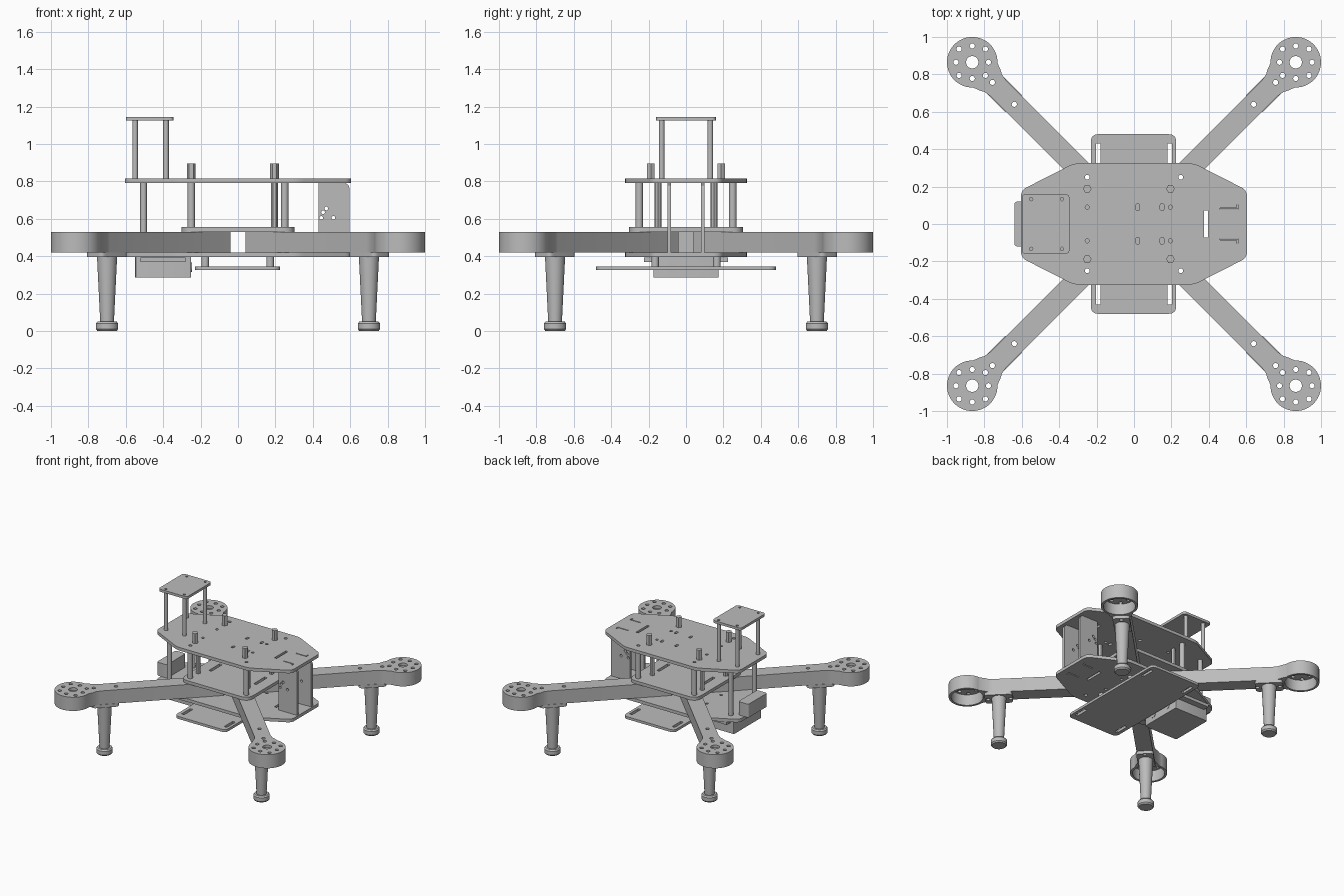
import bpy, bmesh
from math import sin, cos, pi, radians
from mathutils import Vector, Matrix

if "Cube" in bpy.data.objects:
    bpy.data.objects.remove(bpy.data.objects["Cube"], do_unlink=True)

GREY = (0.5, 0.5, 0.5, 1)
mat = bpy.data.materials.new("mid grey")
mat.use_nodes = True
mat.diffuse_color = GREY
mat.node_tree.nodes["Principled BSDF"].inputs["Base Color"].default_value = GREY
parts = []


def add(name, mesh):
    mesh.materials.clear()
    mesh.materials.append(mat)
    ob = bpy.data.objects.new(name, mesh)
    bpy.context.collection.objects.link(ob)
    parts.append(ob)
    return ob


# Outline helpers
def circle(x, y, r, n=16, a0=0, a1=2 * pi, closed=True):
    div = n if closed else n - 1
    return [(x + r * cos(a0 + (a1 - a0) * i / div),
             y + r * sin(a0 + (a1 - a0) * i / div)) for i in range(n)]


def rounded(pts, r, n=6):
    out = []
    for i, p in enumerate(pts):
        p = Vector(p)
        a = p + (Vector(pts[i - 1]) - p).normalized() * r
        b = p + (Vector(pts[(i + 1) % len(pts)]) - p).normalized() * r
        for k in range(n + 1):
            t = k / n
            out.append(tuple(a * (1 - t) ** 2 + p * 2 * t * (1 - t) + b * t * t))
    return out


def rect(x0, x1, y0, y1):
    return [(x0, y0), (x1, y0), (x1, y1), (x0, y1)]


def plate(name, outline, z0, z1, holes=(), matrix=None):
    """Flat part cut from an outline with holes, extruded from z0 to z1."""
    cu = bpy.data.curves.new(name, 'CURVE')
    cu.dimensions, cu.fill_mode = '2D', 'BOTH'
    cu.extrude = (z1 - z0) / 2
    for loop in [outline, *holes]:
        sp = cu.splines.new('POLY')
        sp.points.add(len(loop) - 1)
        for pt, (x, y) in zip(sp.points, loop):
            pt.co = (x, y, 0, 1)
        sp.use_cyclic_u = True
    tmp = bpy.data.objects.new("temp", cu)
    bpy.context.collection.objects.link(tmp)
    dg = bpy.context.evaluated_depsgraph_get()
    me = bpy.data.meshes.new_from_object(tmp.evaluated_get(dg))
    bpy.data.objects.remove(tmp)
    bpy.data.curves.remove(cu)
    bm = bmesh.new()
    bm.from_mesh(me)
    bmesh.ops.remove_doubles(bm, verts=bm.verts, dist=1e-5)
    bmesh.ops.recalc_face_normals(bm, faces=bm.faces)
    bmesh.ops.translate(bm, verts=bm.verts, vec=(0, 0, (z0 + z1) / 2))
    if matrix:
        bmesh.ops.transform(bm, matrix=matrix, verts=bm.verts)
    bm.to_mesh(me)
    bm.free()
    me.name = name
    return add(name, me)


def lathe(name, profile, matrix, n=28):
    bm = bmesh.new()
    vs = [bm.verts.new((r, 0, z)) for r, z in profile]
    es = [bm.edges.new(e) for e in zip(vs, vs[1:])]
    bmesh.ops.spin(bm, geom=vs + es, axis=(0, 0, 1), cent=(0, 0, 0),
                   angle=2 * pi, steps=n)
    bmesh.ops.remove_doubles(bm, verts=bm.verts, dist=1e-5)
    bmesh.ops.recalc_face_normals(bm, faces=bm.faces)
    bmesh.ops.transform(bm, matrix=matrix, verts=bm.verts)
    me = bpy.data.meshes.new(name)
    bm.to_mesh(me)
    bm.free()
    return add(name, me)


SIGNS = (-1, 1)

# Main deck plates
half = [(0.605, 0.18), (0.32, 0.325)]
deck = (half + [(-x, y) for x, y in half[::-1]]
        + [(-x, -y) for x, y in half] + [(x, -y) for x, y in half[::-1]])
deck = rounded(deck, 0.035)
deck_holes = [rect(0.375, 0.395, -0.073, 0.073)]
for s in SIGNS:
    for x in (-0.25, 0.25):
        deck_holes.append(circle(x, s * 0.25, 0.013))
    for x in (-0.25, 0.195):
        deck_holes.append(circle(x, s * 0.09, 0.011))
    for x in (0.02, 0.15):
        deck_holes.append(rounded(rect(x - 0.01, x + 0.01, s * 0.09 - 0.018,
                                       s * 0.09 + 0.018), 0.009, 4))
    deck_holes.append([(0.46, s * 0.077), (0.555, s * 0.077), (0.555, s * 0.105),
                       (0.547, s * 0.105), (0.547, s * 0.085), (0.46, s * 0.085)])
plate("top_deck", deck, 0.79, 0.815, deck_holes)
plate("bottom_deck", deck, 0.395, 0.42, deck_holes)
corner_holes = [circle(x, y, 0.013) for x in (-0.25, 0.25) for y in (-0.25, 0.25)]
plate("middle_deck", rounded(rect(-0.303, 0.303, -0.305, 0.305), 0.07), 0.53, 0.555,
      corner_holes + [rect(s * 0.2 - 0.012, s * 0.2 + 0.012, -0.07, 0.07) for s in SIGNS])

# Battery tray below
tray_slots = [rect(a * 0.19 - 0.012, a * 0.19 + 0.012, b * 0.375 - 0.055, b * 0.375 + 0.055)
              for a in SIGNS for b in SIGNS]
plate("battery_tray", rounded(rect(-0.23, 0.225, -0.48, 0.48), 0.04),
      0.325, 0.345, tray_slots)

# Raised antenna platform
plate("mast_plate", rounded(rect(-0.6, -0.345, -0.16, 0.16), 0.025), 1.125, 1.145,
      [circle(x, s * 0.133, 0.009) for x in (-0.55, -0.385) for s in SIGNS])

# Posts and spacers
for s in SIGNS:
    for x in (-0.55, -0.385):
        plate("mast_post", circle(x, s * 0.13, 0.015), 0.815, 1.125)
    for x in (-0.25, 0.25):
        plate("deck_spacer", circle(x, s * 0.25, 0.02), 0.555, 0.79,
              [circle(x, s * 0.25, 0.013)])
    plate("rear_spacer", circle(-0.505, s * 0.15, 0.018), 0.42, 0.79)
    for x in (-0.25, 0.195):
        plate("hex_stud", circle(x, s * 0.188, 0.023, 6), 0.815, 0.895)
        plate("lower_hex_spacer", circle(x, s * 0.15, 0.018, 6), 0.555, 0.79)
    for x in (-0.175, 0.172):
        plate("tray_spacer", circle(x, s * 0.165, 0.02), 0.345, 0.395)

# Upright side panels at one end
panel = [(0.43, 0.42), (0.597, 0.42), (0.597, 0.76), (0.59, 0.78), (0.575, 0.79), (0.43, 0.79)]
panel_holes = [circle(x, z, 0.01) for x, z in
               ((0.445, 0.605), (0.455, 0.635), (0.472, 0.655), (0.51, 0.605))]
for s in SIGNS:
    plate("side_panel", panel, s * 0.09 - 0.01, s * 0.09 + 0.01, panel_holes,
          Matrix.Rotation(radians(90), 4, 'X'))

# Equipment box hung under the deck, with lugs and round ports
plate("equipment_box", rounded(rect(-0.55, -0.25, -0.175, 0.175), 0.01, 3), 0.285, 0.395)
plate("box_flange", rect(-0.52, -0.28, -0.225, 0.225), 0.37, 0.394)
for s in SIGNS:
    plate("box_port", circle(0, s * 0.078, 0.025), -0.003, 0.003,
          matrix=Matrix.Translation((-0.25, 0, 0.34)) @ Matrix.Rotation(pi / 2, 4, 'Y'))

# Small block on the deck edge
plate("edge_block", rounded(rect(-0.64, -0.55, -0.12, 0.12), 0.02), 0.42, 0.528)

# Arms with motor cups and legs, laid out along +x then turned to each diagonal
D, R, W = 1.223, 0.135, 0.06
side = [(0.057, 0), (0.057 + W, W), (1.03, W), (1.065, 0.066), (1.09, 0.08)]
a = pi - 0.75
arm = side + circle(D, 0, R, 48, a, -a, False) + [(x, -y) for x, y in side[:0:-1]]
bolt_holes = [circle(d, 0, 0.014) for d in (0.354, 0.905, 1.07)]
motor_holes = [circle(D, 0, 0.033, 24)]
for k in range(8):
    ang, rad = k * pi / 4, (0.1 if k % 2 == 0 else 0.087)
    motor_holes.append(circle(D + rad * cos(ang), rad * sin(ang), 0.014))
# the inner bolt hole of the motor cap lies clear of the arm bolt hole
leg = [(0, 0), (0.052, 0), (0.06, 0.01), (0.06, 0.04), (0.052, 0.05),
       (0.037, 0.05), (0.054, 0.395), (0, 0.395)]
for k in range(4):
    turn = Matrix.Rotation(pi / 4 + k * pi / 2, 4, 'Z')
    plate("arm_top", arm, 0.508, 0.53, bolt_holes + motor_holes, turn)
    plate("arm_body", arm, 0.42, 0.508, bolt_holes + [circle(D, 0, 0.117, 48)], turn)
    plate("leg_bracket", rounded(rect(0.89, 1.093, -0.063, 0.063), 0.03), 0.395, 0.42,
          bolt_holes[1:], turn)
    lathe("leg", leg, turn @ Matrix.Translation((0.99, 0, 0)))

# Smooth round walls, keep edges crisp
bpy.ops.object.select_all(action='DESELECT')
for ob in parts:
    ob.select_set(True)
bpy.context.view_layer.objects.active = parts[0]
bpy.ops.object.shade_smooth_by_angle(angle=radians(30))
